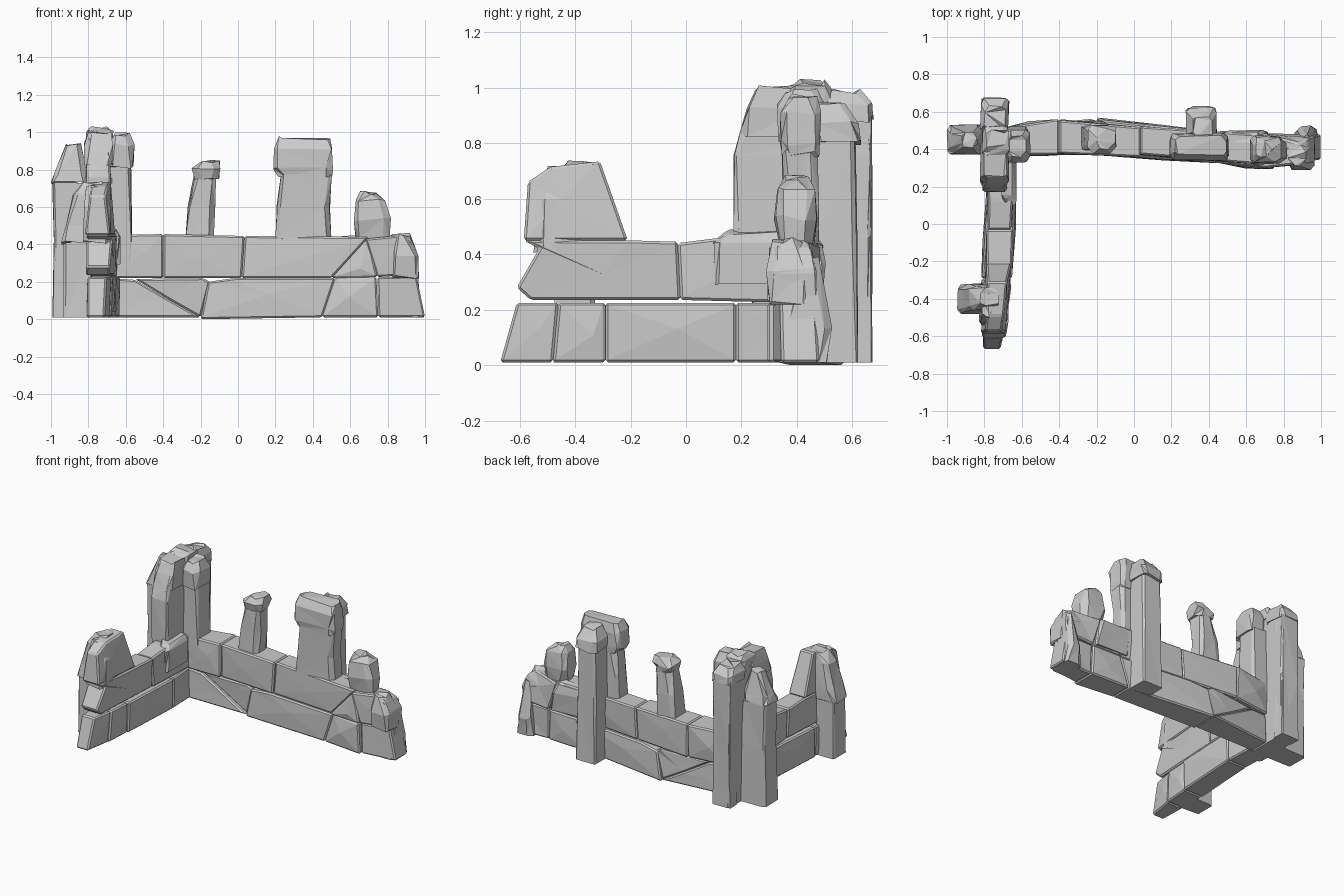
import bpy, bmesh, random
from mathutils import Vector

random.seed(7)
R = random.uniform


def finish(bm, name):
    bmesh.ops.triangulate(bm, faces=[f for f in bm.faces if len(f.verts) > 3])
    bmesh.ops.recalc_face_normals(bm, faces=bm.faces)
    me = bpy.data.meshes.new(name)
    bm.to_mesh(me)
    bm.free()
    bpy.context.collection.objects.link(bpy.data.objects.new(name, me))


def lerp(table, s):
    """Interpolate wall side limits (lo, hi) along its length."""
    if s <= table[0][0]:
        return table[0][1:]
    for a, b in zip(table, table[1:]):
        if s <= b[0]:
            t = (s - a[0]) / (b[0] - a[0])
            return a[1] + t * (b[1] - a[1]), a[2] + t * (b[2] - a[2])
    return table[-1][1:]


def block(name, poly, axis, table, inset=0.0):
    """Chamfered wall stone: elevation outline extruded through the wall thickness."""
    bm = bmesh.new()
    sides = [[], []]
    for s, z in poly:
        lo, hi = lerp(table, s)
        k = inset + max(0, z - 0.45) * 0.1
        for i, w in enumerate((lo + k + R(-.006, .01), hi - k + R(-.01, .006))):
            sides[i].append(bm.verts.new((s, w, z) if axis == 'x' else (w, s, z)))
    n = len(poly)
    big = [bm.faces.new(sides[0]), bm.faces.new(sides[1][::-1])]
    for i in range(n):
        j = (i + 1) % n
        bm.faces.new((sides[0][j], sides[0][i], sides[1][i], sides[1][j]))
    bmesh.ops.recalc_face_normals(bm, faces=bm.faces)
    bmesh.ops.bevel(bm, geom=[e for e in bm.edges], offset=0.009, segments=1,
                    affect='EDGES', clamp_overlap=True)
    c = 1 if axis == 'x' else 0
    big = [f for f in bm.faces if abs(f.normal[c]) > 0.8 and f.calc_area() > 0.006]
    for f in big:
        nrm = f.normal.copy()
        v = bmesh.ops.poke(bm, faces=[f])['verts'][0]
        v.co += nrm * R(-.004, .014)
        v.co[1 - c] += R(-.05, .05)
        v.co.z += R(-.03, .03)
    finish(bm, name)


def stone(name, rings, cut=0.03):
    """Upright stone lofted through rings (z, x0, x1, y0, y1) with chipped corners."""
    bm = bmesh.new()
    loops = []
    for z, x0, x1, y0, y1 in rings:
        pts = []
        for cx, cy, sx, sy, flip in ((x0, y0, 1, 1, 0), (x1, y0, -1, 1, 1),
                                     (x1, y1, -1, -1, 0), (x0, y1, 1, -1, 1)):
            a = (cx, cy + sy * cut * R(.3, 1.2))
            b = (cx + sx * cut * R(.3, 1.2), cy)
            pts += [b, a] if flip else [a, b]
        dz = 0.02 if z > 0.05 else 0
        loops.append([bm.verts.new((x + R(-.004, .004), y + R(-.004, .004), z + R(-dz, dz) * .6))
                      for x, y in pts])
    for a, b in zip(loops, loops[1:]):
        for i in range(8):
            j = (i + 1) % 8
            if R(0, 1) < .5:
                bm.faces.new((a[i], a[j], b[j])); bm.faces.new((a[i], b[j], b[i]))
            else:
                bm.faces.new((a[i], a[j], b[i])); bm.faces.new((a[j], b[j], b[i]))
    bm.faces.new(loops[0][::-1])
    bm.faces.new(loops[-1])
    finish(bm, name)


# Side limits of the two walls: (position along wall, lo, hi)
BACK = [(-.66, .37, .52), (-.4, .37, .56), (-.2, .37, .57), (.05, .355, .525),
        (.2, .34, .49), (.5, .32, .49), (.75, .295, .48), (.86, .31, .43), (1, .33, .5)]
LEFT = [(-.67, -.82, -.70), (-.5, -.82, -.67), (-.3, -.82, -.65), (-.2, -.79, -.65),
        (0, -.785, -.65), (.2, -.79, -.63), (.36, -.80, -.64)]

# Back wall, two courses
back = [
    [(-.68, .01), (-.2, .01), (-.36, .1), (-.55, .21), (-.68, .22)],
    [(-.55, .215), (-.36, .1), (-.2, .01), (-.15, .2), (-.19, .22)],
    [(-.2, 0), (.45, .01), (.52, .22), (-.02, .22), (-.16, .2)],
    [(.45, .01), (.75, .01), (.74, .225), (.52, .225)],
    [(.75, .01), (1, .01), (.955, .23), (.745, .225)],
    [(-.68, .22), (-.4, .22), (-.4, .455), (-.68, .45)],
    [(-.4, .22), (.02, .22), (.035, .445), (-.4, .455)],
    [(.02, .22), (.5, .22), (.7, .44), (.035, .445)],
    [(.5, .22), (.745, .225), (.72, .34), (.69, .43)],
    [(.745, .225), (.96, .24), (.965, .34), (.93, .42), (.88, .45), (.68, .43)],
]
for i, p in enumerate(back):
    block(f"back_wall_stone_{i}", p, 'x', BACK, R(0, .012))

# Left wall, two courses and the raised front end
left = [
    [(-.67, .01), (-.48, .01), (-.46, .225), (-.61, .225)],
    [(-.48, .01), (-.29, .01), (-.29, .225), (-.46, .225)],
    [(-.29, .01), (.18, .01), (.18, .225), (-.29, .225)],
    [(.18, .01), (.38, .01), (.38, .225), (.18, .225)],
    [(-.61, .28), (-.56, .235), (-.02, .235), (-.03, .445), (-.21, .45), (-.585, .45), (-.53, .42)],
    [(-.585, .45), (-.21, .45), (-.31, .735), (-.49, .715), (-.57, .66)],
    [(-.02, .235), (.38, .225), (.38, .46), (.13, .46), (-.03, .44)],
]
for i, p in enumerate(left):
    block(f"left_wall_stone_{i}", p, 'y', LEFT, R(0, .01))

# Tall corner tower on the left wall line
stone("corner_tower", [(.01, -.81, -.68, .3, .67), (.45, -.81, -.68, .18, .67),
                       (.48, -.81, -.68, .175, .67), (.75, -.81, -.68, .175, .67),
                       (.84, -.81, -.68, .2, .67), (.92, -.81, -.68, .22, .665),
                       (.96, -.80, -.69, .24, .64)], .015)
stone("tower_cap_front", [(.83, -.82, -.67, .19, .42), (.93, -.82, -.67, .22, .45),
                          (1.0, -.80, -.68, .25, .43)])
stone("tower_cap_middle", [(.93, -.81, -.67, .35, .53), (1.0, -.81, -.67, .37, .52),
                           (1.02, -.79, -.69, .39, .5)])
stone("tower_cap_back", [(.88, -.82, -.67, .5, .675), (.94, -.82, -.67, .49, .67),
                         (.985, -.80, -.69, .51, .63)])
stone("tower_back_post", [(.01, -.815, -.675, .59, .672), (.44, -.81, -.68, .59, .67),
                          (.9, -.81, -.68, .59, .67)], .01)

# Tower piers along the back wall line
stone("inner_pier", [(.3, -.69, -.57, .36, .52), (.45, -.69, -.565, .36, .52),
                     (.83, -.69, -.57, .355, .51)], .02)
stone("inner_pier_cap", [(.81, -.69, -.56, .335, .5), (.93, -.69, -.555, .33, .5),
                         (.99, -.67, -.58, .36, .47)])
stone("outer_pier", [(.01, -.99, -.78, .37, .53), (.42, -.985, -.78, .375, .53),
                     (.73, -.99, -.8, .38, .525)], .02)
stone("outer_pier_cap", [(.73, -1, -.81, .37, .53), (.78, -.98, -.81, .38, .52),
                         (.93, -.92, -.84, .41, .49)])

# Buttress at the front end of the left wall
stone("front_buttress", [(.01, -.935, -.78, -.475, -.33), (.41, -.93, -.78, -.47, -.33)], .015)
stone("front_buttress_cap", [(.41, -.945, -.78, -.48, -.32), (.5, -.92, -.76, -.47, -.32),
                             (.66, -.88, -.74, -.46, -.33), (.73, -.82, -.72, -.44, -.34)])
stone("front_end_bulge", [(.41, -.83, -.68, -.55, -.36), (.6, -.82, -.68, -.54, -.35),
                          (.71, -.81, -.72, -.5, -.38)])

# Slim post in the middle of the back wall
stone("middle_post", [(.43, -.285, -.13, .39, .53), (.6, -.265, -.12, .4, .53),
                      (.76, -.235, -.12, .4, .52)])
stone("middle_post_cap", [(.75, -.23, -.1, .39, .52), (.8, -.245, -.095, .38, .53),
                          (.84, -.2, -.1, .4, .51)], .04)

# Wide pillar with rear buttress
stone("wide_pillar_base", [(.42, .2, .5, .35, .48), (.6, .21, .49, .35, .48),
                           (.77, .23, .5, .345, .475)])
stone("wide_pillar_cap", [(.76, .22, .5, .345, .48), (.8, .19, .505, .34, .485),
                          (.91, .195, .505, .34, .485), (.97, .22, .49, .37, .47)])
stone("rear_buttress", [(.01, .28, .44, .46, .62), (.45, .285, .435, .46, .615),
                        (.82, .29, .43, .46, .61)], .015)
stone("rear_buttress_cap", [(.8, .28, .44, .46, .63), (.88, .28, .44, .46, .62),
                            (.94, .32, .42, .46, .57)])

# Loose boulders on the broken right end
stone("top_boulder", [(.43, .63, .81, .34, .46), (.53, .62, .815, .32, .47),
                      (.64, .63, .79, .33, .465), (.675, .65, .74, .36, .44)], .04)
stone("end_boulder", [(.23, .82, .965, .3, .46), (.35, .83, .965, .29, .47),
                      (.45, .82, .92, .31, .42)], .04)
stone("end_wedge", [(.01, .86, .985, .34, .51), (.14, .87, .97, .36, .525),
                    (.38, .9, .95, .4, .48)], .03)
stone("back_ledge", [(.24, .46, .72, .44, .49), (.38, .45, .7, .44, .5),
                     (.44, .48, .68, .44, .49)], .015)
# Small rubble where the left wall meets the tower
stone("corner_rubble", [(.3, -.7, -.63, .1, .36), (.44, -.7, -.63, .1, .36),
                        (.48, -.71, -.65, .14, .34)], .02)
